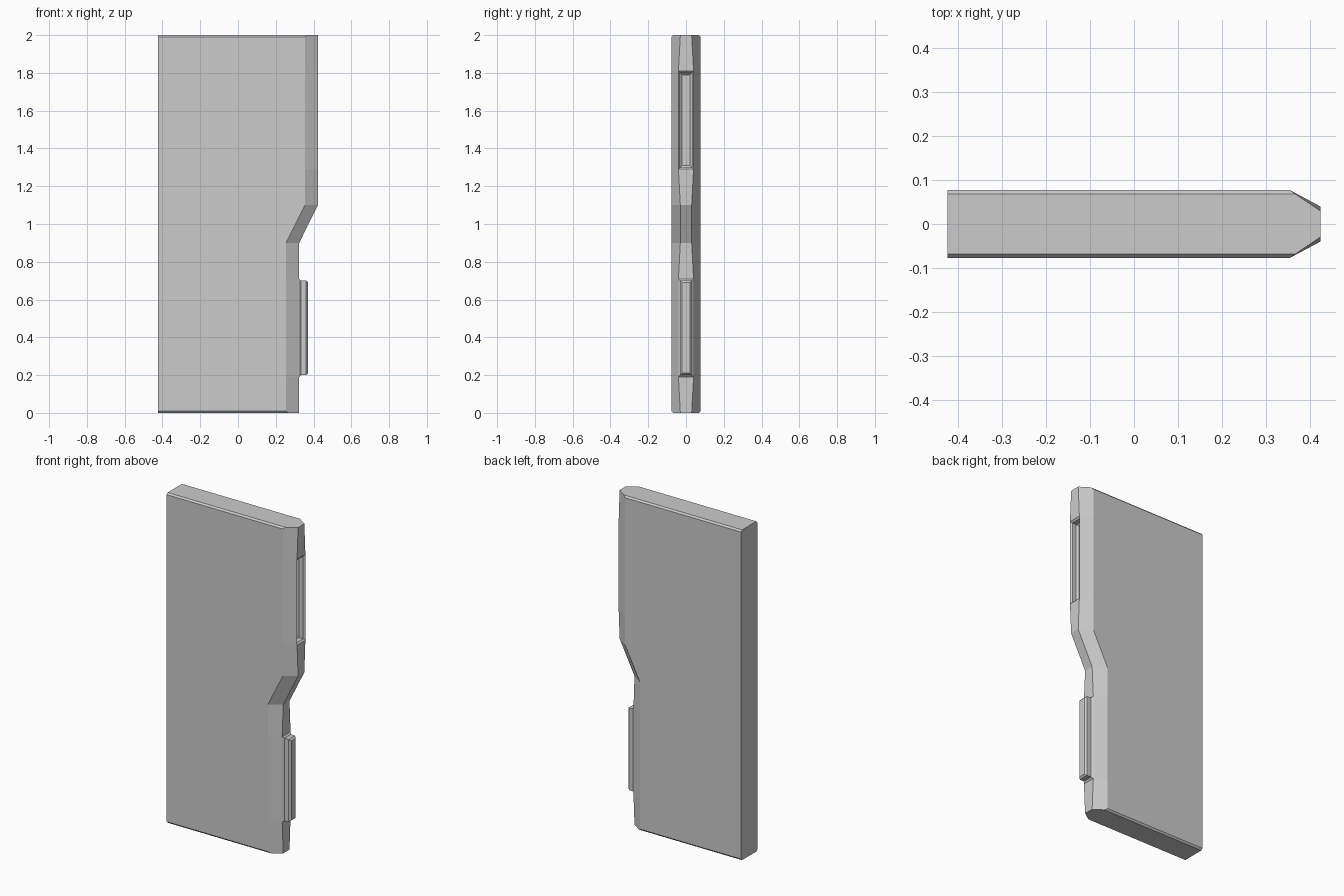
import bpy, bmesh
from math import radians

if "Cube" in bpy.data.objects:
    bpy.data.objects.remove(bpy.data.objects["Cube"])

LEFT = -0.4235
# Door rows going up: z, face half depth, chamfer start x, edge x, edge half width
ROWS = [
    (0.00, 0.068, 0.268, 0.324, 0.030),
    (0.01, 0.077, 0.254, 0.324, 0.0305),
    (0.19, 0.077, 0.254, 0.324, 0.040),
    (0.71, 0.077, 0.254, 0.324, 0.040),
    (0.90, 0.077, 0.254, 0.324, 0.030),
    (1.10, 0.077, 0.354, 0.4235, 0.030),
    (1.29, 0.077, 0.354, 0.4235, 0.040),
    (1.81, 0.077, 0.354, 0.4235, 0.040),
    (1.99, 0.077, 0.354, 0.4235, 0.0305),
    (2.00, 0.068, 0.367, 0.4235, 0.030),
]
# Latch steps: x offset from the edge, half width, z inset
STEPS = [(0.009, 0.031, 0.01), (0.037, 0.031, 0.01), (0.047, 0.020, 0.02)]

bm = bmesh.new()


def bridge(a, b):
    for i in range(len(a)):
        j = (i + 1) % len(a)
        bm.faces.new((a[i], a[j], b[j], b[i]))


def latch(lo, hi, sign):
    """Stepped tongue (sign 1) or matching socket (sign -1) on the door edge."""
    ring = [lo[2], lo[3], hi[3], hi[2]]
    x, z0, z1 = lo[2].co.x, lo[2].co.z, hi[2].co.z
    for dx, hw, dz in STEPS:
        nxt = [bm.verts.new((x + sign * dx, y, z)) for y, z in
               ((-hw, z0 + dz), (hw, z0 + dz), (hw, z1 - dz), (-hw, z1 - dz))]
        bridge(ring, nxt)
        ring = nxt
    bm.faces.new(ring)


# Door slab lofted through the rows
rings = []
for z, d, xi, xe, hw in ROWS:
    profile = [(LEFT, -d), (xi, -d), (xe, -hw), (xe, hw), (xi, d), (LEFT, d)]
    rings.append([bm.verts.new((x, y, z)) for x, y in profile])

for k in range(len(rings) - 1):
    a, b = rings[k], rings[k + 1]
    for i in range(6):
        if i == 2 and k in (2, 6):
            latch(a, b, 1 if k == 2 else -1)
        else:
            j = (i + 1) % 6
            bm.faces.new((a[i], a[j], b[j], b[i]))
bm.faces.new(rings[0][::-1])
bm.faces.new(rings[-1])

# Merge the coplanar strips of the big flat faces
bmesh.ops.recalc_face_normals(bm, faces=bm.faces)
bmesh.ops.dissolve_limit(bm, angle_limit=radians(0.1), verts=bm.verts, edges=bm.edges)

mesh = bpy.data.meshes.new("door_panel")
bm.to_mesh(mesh)
bm.free()
door = bpy.data.objects.new("door_panel", mesh)
bpy.context.collection.objects.link(door)
